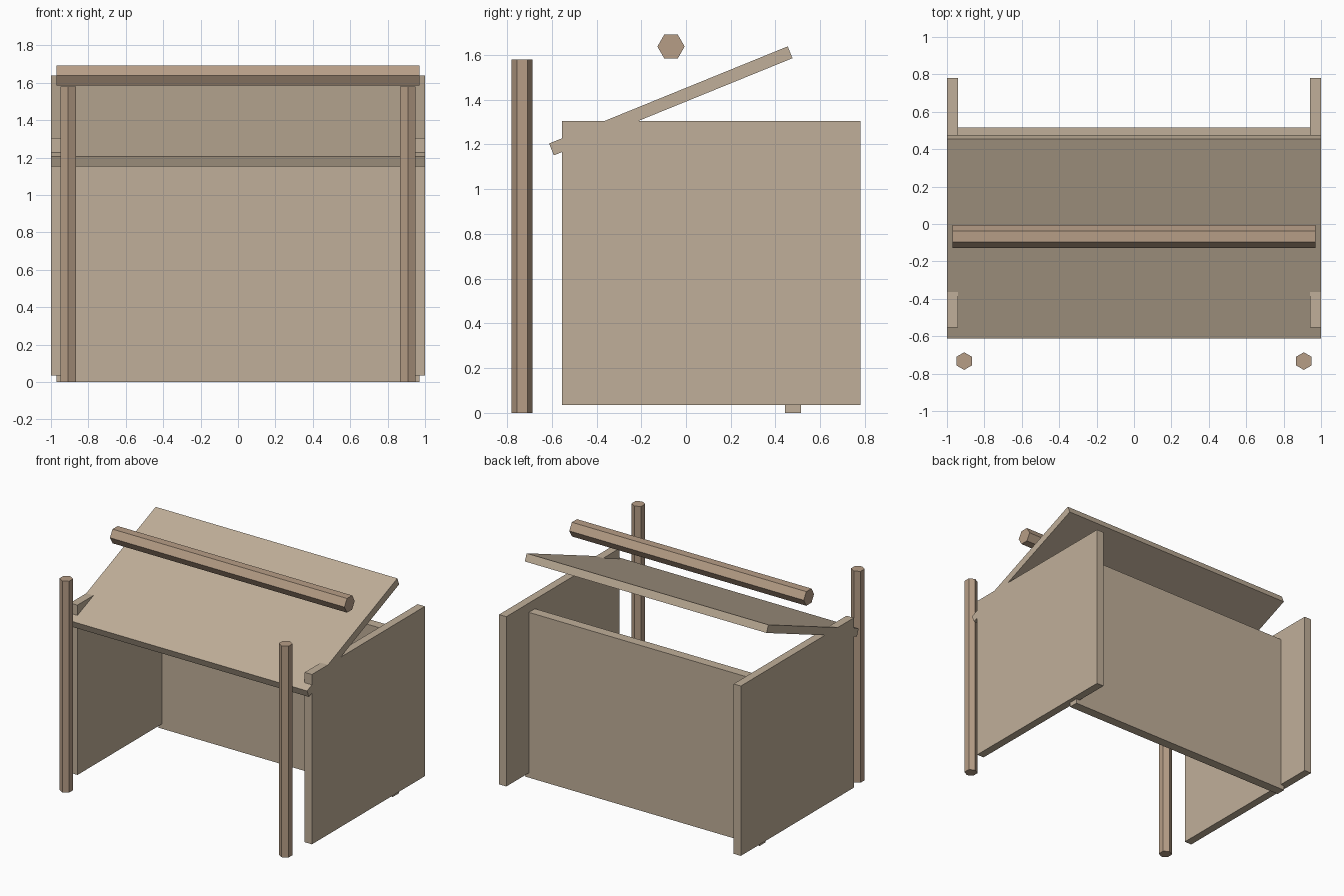
import bpy
import math

if "Cube" in bpy.data.objects:
    bpy.data.objects.remove(bpy.data.objects["Cube"])


def material(name, color):
    m = bpy.data.materials.new(name)
    m.diffuse_color = color
    m.use_nodes = True
    m.node_tree.nodes["Principled BSDF"].inputs["Base Color"].default_value = m.diffuse_color
    return m


board = material("pale_wood", (0.53, 0.43, 0.32, 1))
pole = material("brown_wood", (0.47, 0.34, 0.24, 1))


def panel(name, loc, size, tilt=0.0):
    bpy.ops.mesh.primitive_cube_add(size=1, location=loc)
    ob = bpy.context.object
    ob.name = name
    ob.scale = size
    ob.rotation_euler.x = tilt
    ob.data.materials.append(board)


def hex_pole(name, loc, radius, length, turn=0.0):
    bpy.ops.mesh.primitive_cylinder_add(vertices=6, radius=radius, depth=length,
                                        location=loc, rotation=(0, turn, 0))
    ob = bpy.context.object
    ob.name = name
    ob.data.materials.append(pole)


# Side walls and free-standing front posts, left and right
for side, s in (("left", -1), ("right", 1)):
    panel(side + "_wall", (s * 0.97, 0.113, 0.67), (0.06, 1.335, 1.27))
    hex_pole(side + "_post", (s * 0.908, -0.733, 0.79), 0.047, 1.58)

# Back wall, running into the side walls
panel("back_wall", (0, 0.479, 0.618), (1.94, 0.072, 1.236))

# Sloping roof, rising to the back
panel("roof", (0, -0.068, 1.395), (2.0, 1.152, 0.057), math.radians(22.15))

# Horizontal beam above the roof
hex_pole("roof_beam", (0, -0.067, 1.638), 0.061, 1.94, math.radians(90))
